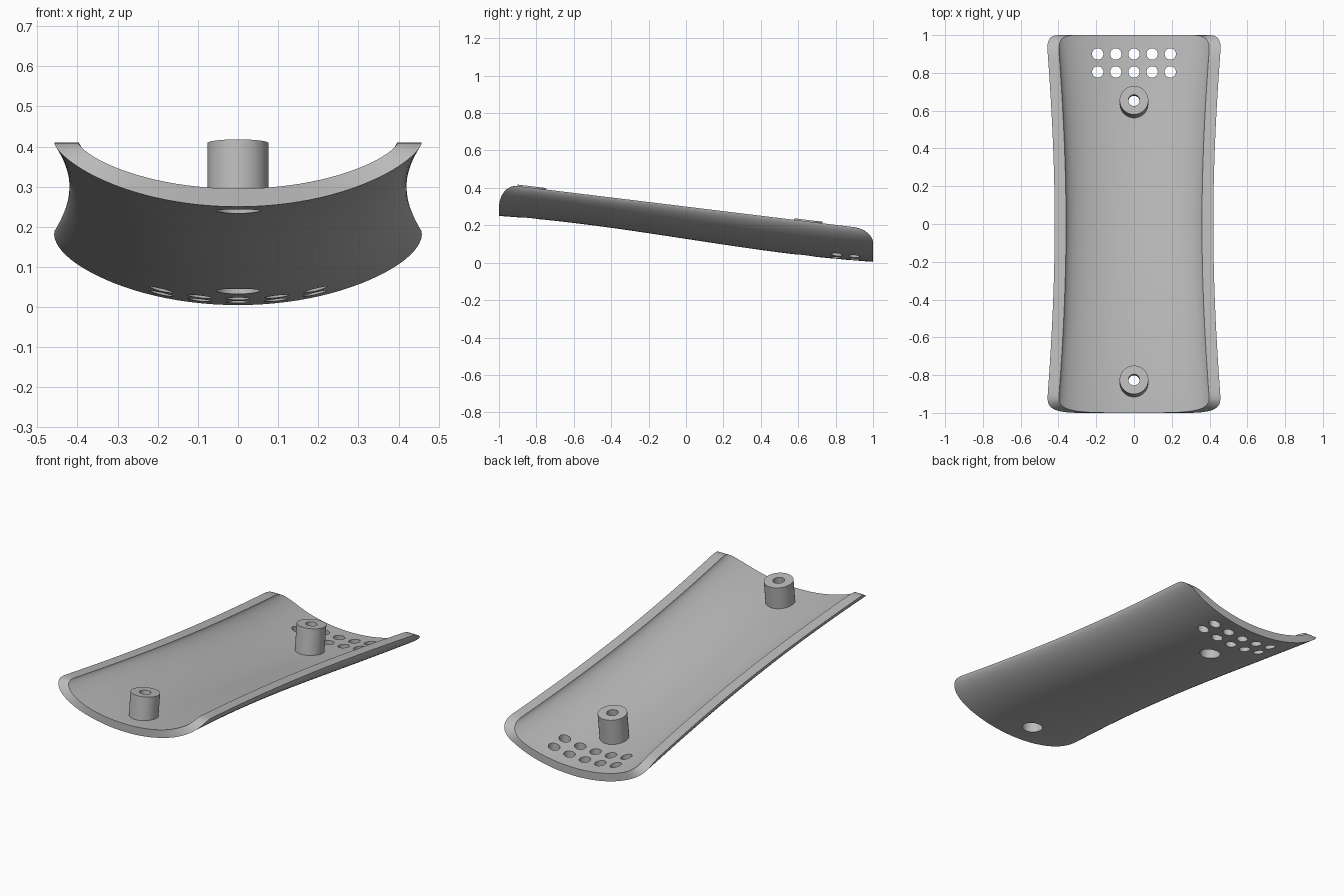
import bpy, bmesh, math
from mathutils import Vector

if "Cube" in bpy.data.objects:
    bpy.data.objects.remove(bpy.data.objects["Cube"], do_unlink=True)

grey = bpy.data.materials.new("light grey plastic")
grey.use_nodes = True
grey.diffuse_color = (0.5, 0.5, 0.5, 1)
grey.node_tree.nodes["Principled BSDF"].inputs["Base Color"].default_value = (0.5, 0.5, 0.5, 1)

TILT = Vector((0, 0.122, 1)).normalized()
WALL, LIP = 0.045, 0.06
ACROSS, ALONG = 48, 40


def belly(y):
    """Height of the outer underside along the middle."""
    return 0.1275 - 0.1225 * y + 0.03 * (y ** 3 - y)


def rim(y):
    return 0.30 - 0.122 * y


def half_width(y):
    return 0.42 + 0.05 * y * y - 0.006 * y ** 4


def end_y(rise, sign):
    """Rounded end cut: the shell gets shorter towards the rim."""
    start = 0.25 if sign < 0 else 0.58
    k = max(0.0, (rise - start) / (1 - start))
    return sign * (0.9 + 0.1 * math.sqrt(max(0.0, 1 - k * k)))


def make_object(name, bm):
    bmesh.ops.recalc_face_normals(bm, faces=bm.faces)
    mesh = bpy.data.meshes.new(name)
    bm.to_mesh(mesh)
    bm.free()
    mesh.materials.append(grey)
    obj = bpy.data.objects.new(name, mesh)
    bpy.context.collection.objects.link(obj)
    return obj


def cylinder(name, base, top, radius, sides=48):
    axis = Vector(top) - Vector(base)
    bm = bmesh.new()
    bmesh.ops.create_cone(bm, cap_ends=True, segments=sides, radius1=radius,
                          radius2=radius, depth=axis.length)
    turn = Vector((0, 0, 1)).rotation_difference(axis).to_matrix()
    bmesh.ops.rotate(bm, matrix=turn, verts=bm.verts)
    bmesh.ops.translate(bm, vec=(Vector(base) + Vector(top)) / 2, verts=bm.verts)
    return make_object(name, bm)


def activate(obj):
    bpy.ops.object.select_all(action="DESELECT")
    obj.select_set(True)
    bpy.context.view_layer.objects.active = obj


def cut(target, cutter):
    activate(target)
    mod = target.modifiers.new("hole", "BOOLEAN")
    mod.operation, mod.solver, mod.object = "DIFFERENCE", "EXACT", cutter
    bpy.ops.object.modifier_apply(modifier=mod.name)


# Curved trough: outer and inner skins joined by a closed rim
bm = bmesh.new()


def skin(inner):
    rows = []
    for i in range(ACROSS + 1):
        angle = math.pi * (i / ACROSS - 0.5)
        curve = 1 - max(0.0, math.cos(angle)) ** 1.3
        lift = WALL if inner else 0
        rise = curve + (1 - curve) * lift / 0.17
        front, back = end_y(rise, -1), end_y(rise, 1)
        row = []
        for j in range(ALONG + 1):
            y = front + (back - front) * j / ALONG
            x = (half_width(y) - (LIP if inner else 0)) * math.sin(angle)
            low = belly(y) + lift
            row.append(bm.verts.new((x, y, low + (rim(y) - low) * curve)))
        rows.append(row)
    for a, b in zip(rows, rows[1:]):
        for j in range(ALONG):
            bm.faces.new((a[j], a[j + 1], b[j + 1], b[j]))
    return rows


def border(rows):
    return (rows[0][:] + [r[-1] for r in rows[1:-1]] + rows[-1][::-1]
            + [r[0] for r in rows[-2:0:-1]])


outer, inner = border(skin(False)), border(skin(True))
for k in range(len(outer)):
    n = (k + 1) % len(outer)
    bm.faces.new((outer[k], outer[n], inner[n], inner[k]))
shell = make_object("curved_shell", bm)
cutters = []

# Screw posts, drilled through and recessed from below
posts = []
for name, y in (("front_screw_post", -0.825), ("rear_screw_post", 0.655)):
    top = Vector((0, y, rim(y) + 0.008))
    depth = top.z - belly(y)
    post = cylinder(name, top - TILT * (depth - 0.02), top, 0.076)
    posts.append(post)
    bore = cylinder("screw_hole_cutter", top - TILT * 0.3, top + TILT * 0.1, 0.03, 32)
    recess = cylinder("screw_recess_cutter", top - TILT * 0.3, top - TILT * 0.05, 0.055)
    for cutter in (recess, bore):
        cut(post, cutter)
        cut(shell, cutter)
        cutters.append(cutter)

# Two rows of round vent holes near the rear end
for y in (0.805, 0.9):
    for column in range(-2, 3):
        x = column * 0.096
        vent = cylinder("vent_cutter", (x, y, -0.1), (x, y, 0.3), 0.03, 32)
        cut(shell, vent)
        cutters.append(vent)

for cutter in cutters:
    bpy.data.objects.remove(cutter, do_unlink=True)

for obj in [shell] + posts:
    activate(obj)
    bpy.ops.object.shade_smooth_by_angle(angle=math.radians(32))
